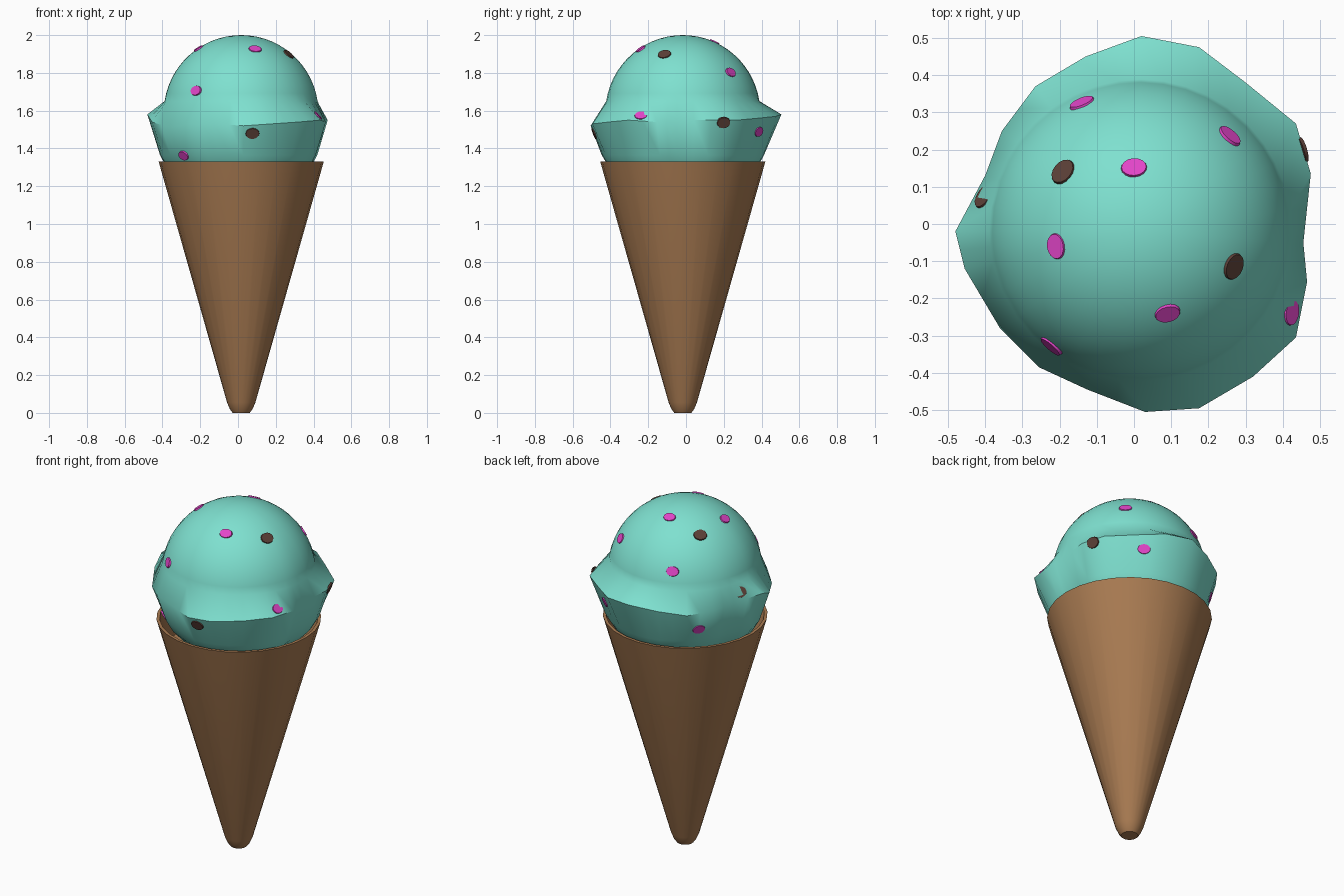
import bpy, bmesh, math
from mathutils import Vector, Matrix
from mathutils.bvhtree import BVHTree

if "Cube" in bpy.data.objects:
    bpy.data.objects.remove(bpy.data.objects["Cube"])

CX, CY = 0.017, -0.017


def material(name, rgb):
    m = bpy.data.materials.new(name)
    m.diffuse_color = (*rgb, 1)
    m.use_nodes = True
    m.node_tree.nodes["Principled BSDF"].inputs["Base Color"].default_value = m.diffuse_color
    return m


MINT = material("mint", (0.21, 0.75, 0.63))
WAFER = material("wafer_brown", (0.40, 0.20, 0.085))
PINK = material("pink", (0.76, 0.06, 0.58))
CHOC = material("chocolate", (0.105, 0.05, 0.038))


def finish(bm, name, mat, angle):
    bmesh.ops.recalc_face_normals(bm, faces=bm.faces[:])
    me = bpy.data.meshes.new(name)
    bm.to_mesh(me)
    bm.free()
    me.materials.append(mat)
    ob = bpy.data.objects.new(name, me)
    bpy.context.collection.objects.link(ob)
    bpy.ops.object.select_all(action='DESELECT')
    ob.select_set(True)
    bpy.context.view_layer.objects.active = ob
    bpy.ops.object.shade_smooth_by_angle(angle=math.radians(angle))
    return ob


def loft(rings, cap_start=None, cap_end=None):
    """Skin a list of closed rings; caps are points closing either end."""
    bm = bmesh.new()
    vr = [[bm.verts.new(p) for p in r] for r in rings]
    n = len(rings[0])
    for a, b in zip(vr, vr[1:]):
        for i in range(n):
            j = (i + 1) % n
            bm.faces.new((a[i], a[j], b[j], b[i]))
    for ring, cap in ((vr[0], cap_start), (vr[-1], cap_end)):
        if cap:
            c = bm.verts.new(cap)
            for i in range(n):
                bm.faces.new((ring[i], ring[(i + 1) % n], c))
    return bm


# Wafer cone: outer wall, rim and inner wall
def circle(r, z, n=28):
    return [(CX + r * math.cos(2 * math.pi * i / n), CY + r * math.sin(2 * math.pi * i / n), z)
            for i in range(n)]


profile = [(0.045, 0), (0.06, 0.02), (0.075, 0.055), (0.437, 1.33), (0.42, 1.33), (0.37, 1.16)]
finish(loft([circle(r, z) for r, z in profile], (CX, CY, 0), (CX, CY, 1.16)), "cone", WAFER, 40)

# Irregular outer ridge of the scoop skirt
ridge = [(.475, .135, 1.55), (.435, .27, 1.55), (.30, .38, 1.56), (.175, .475, 1.57),
         (.02, .505, 1.58), (-.13, .45, 1.56), (-.265, .37, 1.54), (-.355, .25, 1.55),
         (-.40, .13, 1.56), (-.48, -.02, 1.58), (-.455, -.12, 1.54), (-.36, -.28, 1.51),
         (-.255, -.385, 1.53), (-.125, -.445, 1.53), (.03, -.505, 1.52), (.175, -.495, 1.53),
         (.32, -.41, 1.54), (.435, -.305, 1.55), (.465, -.155, 1.54), (.455, -.05, 1.55)]
ridge = [Vector(p) for p in ridge]
fine = []
for a, b in zip(ridge, ridge[1:] + ridge[:1]):
    fine += [a, (a + b) / 2]


def skirt(scale, z, limit=9):
    out = []
    for p in fine:
        d = Vector((p.x - CX, p.y - CY))
        d *= min(scale, limit / d.length)
        out.append((CX + d.x, CY + d.y, z))
    return out


def dome(t, r=0.41, zc=1.59):
    out = []
    for p in fine:
        d = Vector((p.x - CX, p.y - CY)).normalized() * r * math.sin(t)
        out.append((CX + d.x, CY + d.y, zc + r * math.cos(t)))
    return out


# Scoop: round dome flowing into the skirt, tucked into the cone
rings = [dome(math.radians(81.5) * k / 14) for k in range(1, 15)]
rings += [fine, skirt(0.88, 1.365, 0.43), skirt(0.80, 1.30, 0.395), skirt(0.6, 1.20, 0.3)]
scoop = finish(loft(rings, (CX, CY, 2.0), (CX, CY, 1.18)), "scoop", MINT, 46)

bm = bmesh.new()
bm.from_mesh(scoop.data)
bmesh.ops.triangulate(bm, faces=bm.faces[:])
surface = BVHTree.FromBMesh(bm)
bm.free()


# Sprinkles: thin oval spots lying on the scoop surface
def sprinkles(name, mat, places, a, b):
    bm = bmesh.new()
    for p in places:
        loc, nor, _, _ = surface.find_nearest(Vector(p))
        side = Vector((0, 0, 1)).cross(nor).normalized()
        up = nor.cross(side)
        rot = Matrix((side, up, nor)).transposed().to_4x4()
        m = Matrix.Translation(loc) @ rot @ Matrix.Diagonal((a, b, 0.005, 1))
        bmesh.ops.create_cone(bm, cap_ends=True, segments=16, radius1=1, radius2=0.92,
                              depth=2, matrix=m)
    finish(bm, name, mat, 40)


sprinkles("pink_sprinkles", PINK,
          [(.09, -.24, 1.925), (-.22, -.325, 1.705), (0, .15, 1.96), (.26, .24, 1.805),
           (.435, -.24, 1.585), (.25, .38, 1.49), (-.14, .325, 1.75), (-.21, -.06, 1.93),
           (-.30, .30, 1.43), (-.315, -.30, 1.34)], 0.036, 0.028)
sprinkles("chocolate_sprinkles", CHOC,
          [(.27, -.115, 1.90), (.075, -.47, 1.485), (.455, .20, 1.535), (-.19, .14, 1.905),
           (-.41, .08, 1.61)], 0.038, 0.032)
